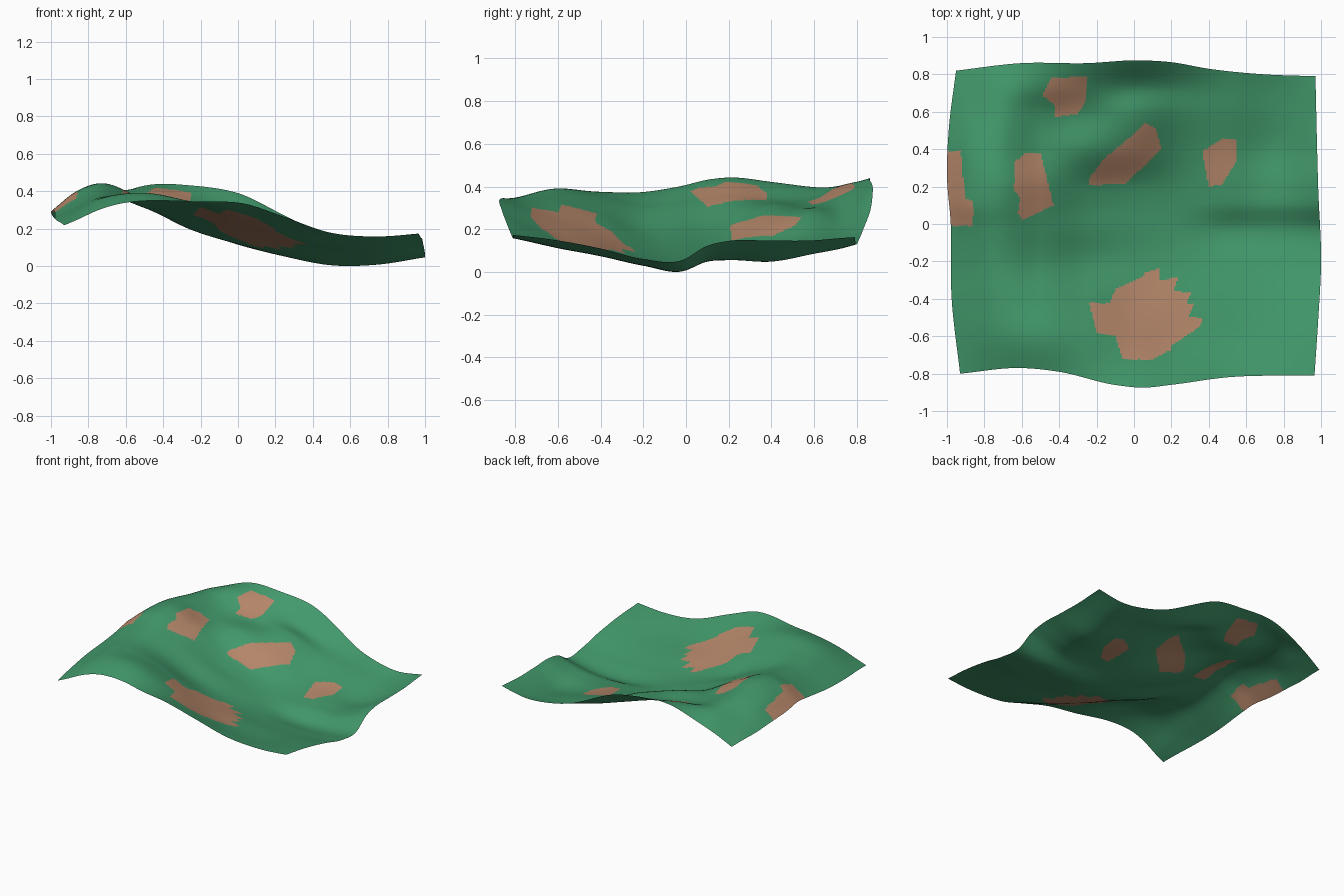
import bpy, bmesh

# Materials
def mat(name, rgb):
    m = bpy.data.materials.new(name)
    m.diffuse_color = (*rgb, 1)
    return m

GRASS = mat("meadow green", (0.054, 0.318, 0.148))
SOIL = mat("clay brown", (0.46, 0.24, 0.142))

# Relief: heights in hundredths, one row per y station, one column per x station
XS = [-1, -0.87, -0.75, -0.5, -0.25, 0, 0.25, 0.5, 0.75, 1]
YS = [-0.85, -0.6, -0.4, -0.2, -0.02, 0.1, 0.2, 0.4, 0.6, 0.73, 0.87]
RELIEF = [
    [19.5, 24, 28.5, 33.5, 35.5, 34, 27, 19.5, 17.5, 19],
    [22, 29, 35.5, 40, 34.5, 25, 16.5, 12.5, 12.5, 16],
    [24.5, 31, 37, 36.5, 28, 18, 12, 9, 8.5, 12],
    [26, 33, 38, 32, 20.5, 13, 7.5, 4.5, 4, 7],
    [28, 36.5, 41, 33.5, 21.5, 12.5, 6, 1.5, 2, 6.5],
    [30, 40, 44, 35, 21.5, 12.5, 7, 6, 6.5, 13.5],
    [30, 40.5, 45, 36, 23, 14, 8.5, 7.5, 7, 16],
    [28.5, 39, 43, 34.5, 31.5, 24, 13.5, 9.5, 6, 16.5],
    [25, 34, 40, 36, 32, 29.5, 19, 13.5, 9.5, 16.5],
    [23, 31, 38, 41.5, 37, 29, 21, 15.5, 12, 17.5],
    [20, 28, 34, 44, 44.5, 39.5, 28.5, 19, 16, 18],
]

# Sheet outline, each edge as (position, offset)
LEFT = [(-0.8, -0.93), (-0.4, -0.975), (0, -0.98), (0.25, -1), (0.5, -0.99), (0.82, -0.95)]
RIGHT = [(-0.8, 0.965), (-0.5, 0.985), (-0.2, 1), (0.2, 0.985), (0.8, 0.97)]
FRONT = [(-0.93, -0.8), (-0.6, -0.77), (-0.4, -0.79), (-0.1, -0.86), (0.05, -0.875),
         (0.2, -0.86), (0.5, -0.82), (0.97, -0.81)]
BACK = [(-0.95, 0.82), (-0.6, 0.86), (-0.25, 0.86), (0.02, 0.875), (0.2, 0.865),
        (0.4, 0.83), (0.7, 0.8), (0.97, 0.79)]

# Bare soil patches, outlines seen from the top
PATCHES = [
    [(-1.1, 0.39), (-0.925, 0.39), (-0.905, 0.14), (-0.86, 0.12), (-0.86, -0.01), (-1.1, -0.01)],
    [(-0.64, 0.33), (-0.58, 0.38), (-0.5, 0.38), (-0.43, 0.1), (-0.6, 0.02), (-0.62, 0.06), (-0.61, 0.14), (-0.64, 0.18)],
    [(-0.49, 0.69), (-0.44, 0.785), (-0.25, 0.785), (-0.26, 0.65), (-0.3, 0.59), (-0.43, 0.57), (-0.42, 0.63)],
    [(-0.245, 0.21), (-0.235, 0.25), (-0.16, 0.35), (0.01, 0.49), (0.06, 0.54), (0.12, 0.51), (0.145, 0.4), (-0.05, 0.21)],
    [(0.365, 0.39), (0.48, 0.46), (0.545, 0.455), (0.545, 0.33), (0.47, 0.21), (0.4, 0.2)],
    [(-0.24, -0.42), (-0.13, -0.425), (-0.1, -0.35), (0.05, -0.28), (0.06, -0.26), (0.14, -0.235), (0.14, -0.3),
     (0.235, -0.285), (0.21, -0.36), (0.305, -0.365), (0.28, -0.43), (0.32, -0.43), (0.29, -0.5),
     (0.37, -0.5), (0.35, -0.55), (0.2, -0.65), (0.2, -0.67), (0.1, -0.725), (-0.06, -0.72), (-0.1, -0.6), (-0.2, -0.58)],
]

def spline(xs, ys, x):
    """Smooth curve through points at uneven stations (cubic Hermite)."""
    n = len(xs)
    i = 0
    while i < n - 2 and x > xs[i + 1]:
        i += 1
    def slope(k):
        if k == 0 or k == n - 1:
            a, b = max(k - 1, 0), min(k + 1, n - 1)
            return (ys[b] - ys[a]) / (xs[b] - xs[a])
        h0, h1 = xs[k] - xs[k - 1], xs[k + 1] - xs[k]
        return ((ys[k] - ys[k - 1]) / h0 * h1 + (ys[k + 1] - ys[k]) / h1 * h0) / (h0 + h1)
    h = xs[i + 1] - xs[i]
    t = min(max((x - xs[i]) / h, -0.15), 1.15)
    return ((2*t**3 - 3*t*t + 1) * ys[i] + (t**3 - 2*t*t + t) * h * slope(i)
            + (3*t*t - 2*t**3) * ys[i + 1] + (t**3 - t*t) * h * slope(i + 1))

def edge(points, t):
    return spline([p[0] for p in points], [p[1] for p in points], t)

def height(x, y):
    return 0.01 * spline(YS, [spline(XS, row, x) for row in RELIEF], y)

def inside(poly, x, y):
    hit = False
    for (x1, y1), (x2, y2) in zip(poly, poly[1:] + poly[:1]):
        if (y1 > y) != (y2 > y) and x < x1 + (y - y1) * (x2 - x1) / (y2 - y1):
            hit = not hit
    return hit

# Terrain sheet: grid blended between its four curved edges
NX, NY = 220, 190
sides = [(edge(LEFT, -0.8 + 1.61 * j / NY), edge(RIGHT, -0.8 + 1.6 * j / NY)) for j in range(NY + 1)]
ends = [(edge(FRONT, -0.93 + 1.9 * i / NX), edge(BACK, -0.95 + 1.92 * i / NX)) for i in range(NX + 1)]
bm = bmesh.new()
grid = []
for j in range(NY + 1):
    row = []
    for i in range(NX + 1):
        u, v = i / NX, j / NY
        x = sides[j][0] * (1 - u) + sides[j][1] * u
        y = ends[i][0] * (1 - v) + ends[i][1] * v
        row.append(bm.verts.new((x, y, height(x, y))))
    grid.append(row)
low = min(v.co.z for v in bm.verts)
for v in bm.verts:
    v.co.z -= low
for j in range(NY):
    for i in range(NX):
        f = bm.faces.new((grid[j][i], grid[j][i + 1], grid[j + 1][i + 1], grid[j + 1][i]))
        f.smooth = True
        c = f.calc_center_median()
        f.material_index = int(any(inside(p, c.x, c.y) for p in PATCHES))
mesh = bpy.data.meshes.new("terrain_sheet")
bm.to_mesh(mesh)
bm.free()
mesh.materials.append(GRASS)
mesh.materials.append(SOIL)
bpy.context.collection.objects.link(bpy.data.objects.new("terrain_sheet", mesh))
